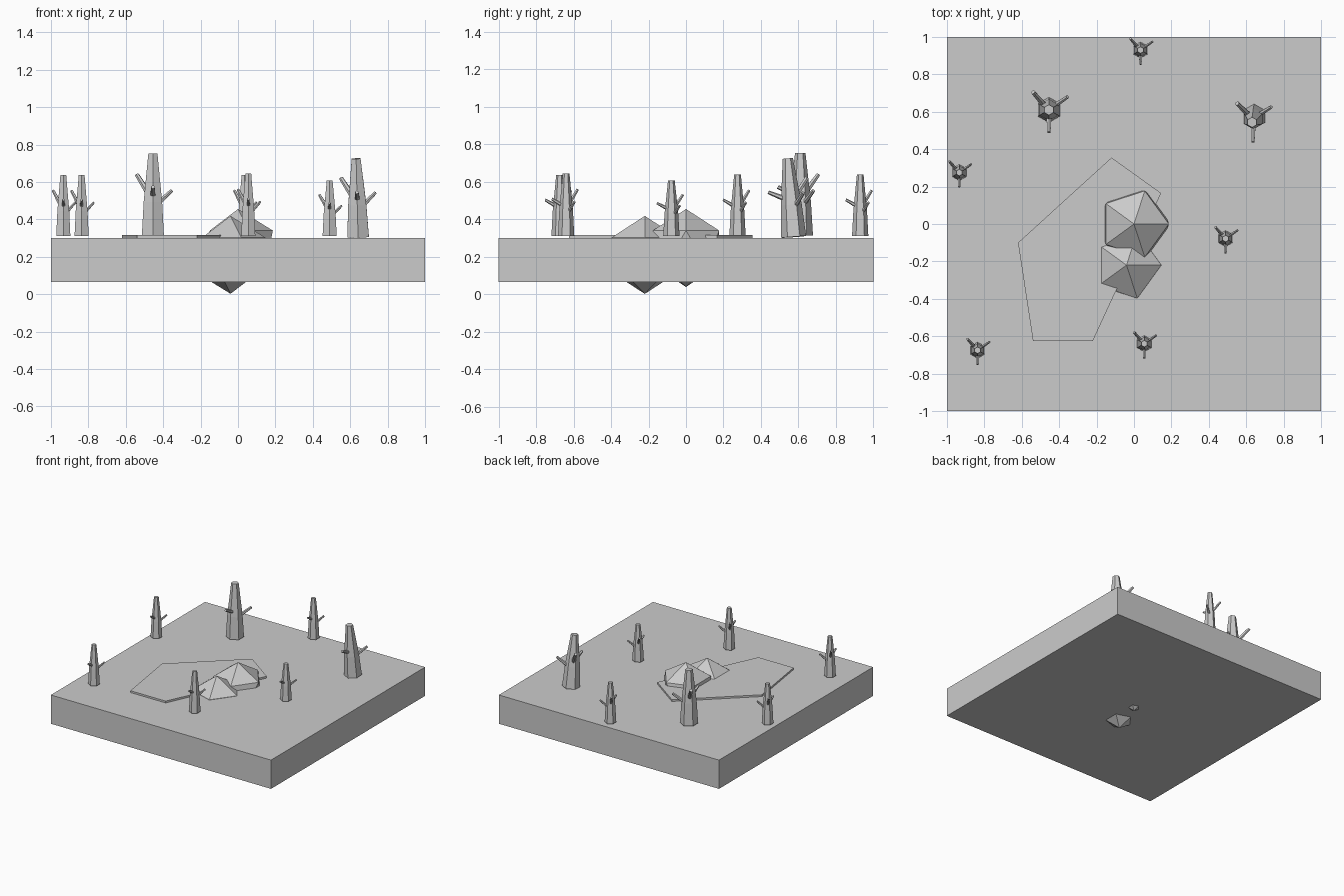
import bpy, bmesh, math
from mathutils import Vector, Matrix

if "Cube" in bpy.data.objects:
    bpy.data.objects.remove(bpy.data.objects["Cube"])


def finish(name, bm):
    bmesh.ops.recalc_face_normals(bm, faces=bm.faces)
    mesh = bpy.data.meshes.new(name)
    bm.to_mesh(mesh)
    bm.free()
    ob = bpy.data.objects.new(name, mesh)
    bpy.context.collection.objects.link(ob)
    return ob


def loft(bm, rings):
    """Skin equal-length rings of points and cap both ends."""
    rows = [[bm.verts.new(p) for p in r] for r in rings]
    n = len(rows[0])
    for a, b in zip(rows, rows[1:]):
        for i in range(n):
            j = (i + 1) % n
            bm.faces.new((a[i], a[j], b[j], b[i]))
    bm.faces.new(rows[0][::-1])
    bm.faces.new(rows[-1])


def hexagon(r, z):
    return [Vector((r * math.sin(i * math.pi / 3), r * math.cos(i * math.pi / 3), z))
            for i in range(6)]


def branch(bm, a, b, r0, r1):
    a, b = Vector(a), Vector(b)
    q = (b - a).to_track_quat('Z', 'Y')
    length = (b - a).length
    loft(bm, [[a + q @ p for p in hexagon(r, z)] for r, z in ((r0, 0), (r1, length))])


def tree(name, x, y, z, width, height, tilt=(0, 0)):
    bm = bmesh.new()
    # hexagonal trunk with a taper above the knee
    loft(bm, [hexagon(0.068, 0), hexagon(0.057, 0.18), hexagon(0.028, 0.44)])
    # three bare branches
    branch(bm, (-0.02, 0.02, 0.22), (-0.085, 0.095, 0.325), 0.017, 0.012)
    branch(bm, (0.02, 0.015, 0.165), (0.1, 0.07, 0.24), 0.015, 0.010)
    branch(bm, (0, -0.02, 0.21), (0, -0.12, 0.26), 0.016, 0.010)
    m = (Matrix.Translation((x, y, z)) @ Matrix.Rotation(tilt[0], 4, 'X')
         @ Matrix.Rotation(tilt[1], 4, 'Y') @ Matrix.Diagonal((width, width, height, 1)))
    bm.transform(m)
    finish(name, bm)


def rock(name, centre, r):
    bm = bmesh.new()
    bmesh.ops.create_icosphere(bm, subdivisions=1, radius=r,
                               matrix=Matrix.Translation(centre))
    finish(name, bm)


# ground slab
bm = bmesh.new()
bmesh.ops.create_cube(bm, size=1, matrix=Matrix.Translation((0, 0, 0.183))
                      @ Matrix.Diagonal((2, 2, 0.236, 1)))
finish("ground_slab", bm)

# thin five-sided clearing
outline = [(-0.62, -0.10), (-0.54, -0.625), (-0.22, -0.625), (0.145, 0.165), (-0.12, 0.355)]
bm = bmesh.new()
loft(bm, [[(x, y, z) for x, y in outline] for z in (0.295, 0.316)])
finish("clearing", bm)

# boulders sunk into the slab
rock("large_boulder", (0, 0, 0.247), 0.208)
rock("low_boulder", (-0.04, -0.22, 0.21), 0.208)

# big trees, the second one leaning
tree("big_tree", -0.455, 0.61, 0.313, 1, 1)
tree("leaning_tree", 0.642, 0.575, 0.306, 0.98, 0.955, (0.075, -0.025))

# small trees
for i, (x, y, top) in enumerate([(0.035, 0.93, 0.638), (-0.934, 0.275, 0.638),
                                 (0.49, -0.078, 0.607), (0.055, -0.64, 0.645),
                                 (-0.836, -0.675, 0.637)]):
    tree(f"small_tree_{i + 1}", x, y, 0.312, 0.64, (top - 0.312) / 0.44)
